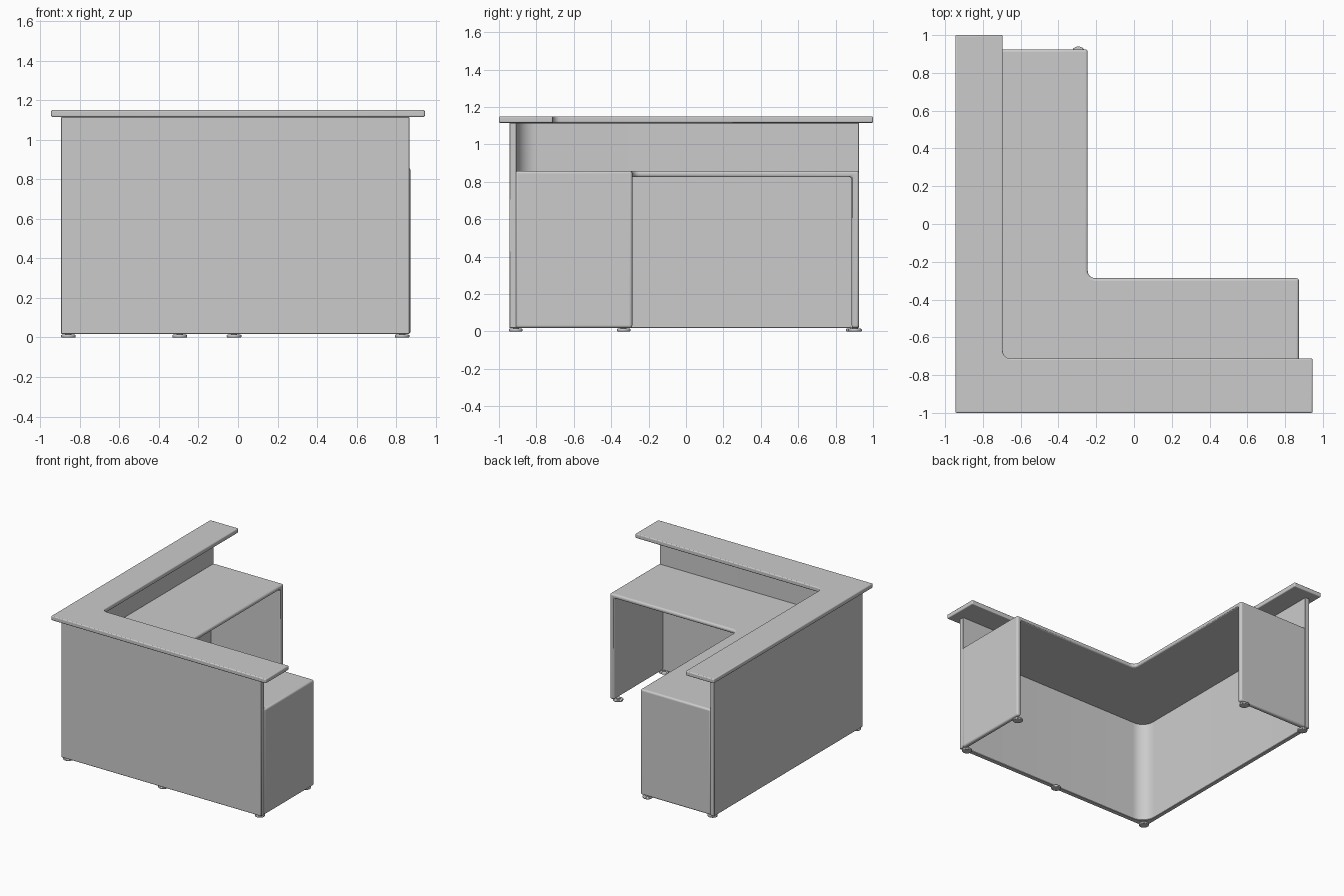
import bpy, bmesh
from math import sin, cos, pi

if "Cube" in bpy.data.objects:
    bpy.data.objects.remove(bpy.data.objects["Cube"])


def finish(obj, bevel=0.0, segments=3):
    if bevel:
        m = obj.modifiers.new("edge_round", 'BEVEL')
        m.width = bevel
        m.segments = segments
        m.limit_method = 'ANGLE'
        m.angle_limit = 0.7
    bpy.ops.object.select_all(action='DESELECT')
    obj.select_set(True)
    bpy.context.view_layer.objects.active = obj
    bpy.ops.object.shade_smooth_by_angle(angle=0.6)


def prism(name, points, z0, z1):
    """Extrude a plan outline from z0 to z1."""
    bm = bmesh.new()
    face = bm.faces.new([bm.verts.new((x, y, z0)) for x, y in points])
    res = bmesh.ops.extrude_face_region(bm, geom=[face])
    bmesh.ops.translate(bm, vec=(0, 0, z1 - z0),
                        verts=[v for v in res["geom"] if isinstance(v, bmesh.types.BMVert)])
    bmesh.ops.recalc_face_normals(bm, faces=bm.faces)
    mesh = bpy.data.meshes.new(name)
    bm.to_mesh(mesh)
    bm.free()
    obj = bpy.data.objects.new(name, mesh)
    bpy.context.collection.objects.link(obj)
    return obj


def l_outline(x0, x1, y0, y1, xi, yi, r, n=8):
    """L plan with outer corner (x0, y0) and a rounded inner corner at (xi, yi)."""
    arc = [(xi + r + r * cos(a), yi + r + r * sin(a))
           for a in [1.5 * pi - 0.5 * pi * i / n for i in range(n + 1)]]
    return [(x0, y0), (x1, y0), (x1, yi)] + arc + [(xi, y1), (x0, y1)]


# Raised counter top
top = prism("counter_top", l_outline(-0.945, 0.945, -1, 1, -0.695, -0.712, 0.04), 1.115, 1.15)
finish(top, 0.007)

# Outer walls with a curved inside corner
walls = prism("outer_walls", l_outline(-0.895, 0.868, -0.945, 0.925, -0.86, -0.907, 0.11), 0.018, 1.115)
finish(walls, 0.003, 1)

# Worktop with waterfall end panels: solid L hollowed by a box
desk = prism("worktop_and_ends", l_outline(-0.865, 0.873, -0.912, 0.925, -0.245, -0.287, 0.04), 0.018, 0.858)
cutter = prism("knee_space_cutter", [(-1.2, -1.2), (0.836, -1.2), (0.836, 0.886), (-1.2, 0.886)], -0.5, 0.825)
cutter.hide_render = True
cutter.hide_viewport = True
cutter.display_type = 'WIRE'
cut = desk.modifiers.new("knee_space", 'BOOLEAN')
cut.operation = 'DIFFERENCE'
cut.solver = 'EXACT'
cut.object = cutter
finish(desk, 0.014, 4)

# Levelling feet
feet = [(-0.858, -0.91), (-0.02, -0.91), (0.83, -0.91),
        (0.83, -0.333), (-0.858, 0.892), (-0.295, 0.903)]
for i, (x, y) in enumerate(feet):
    bpy.ops.mesh.primitive_cylinder_add(vertices=24, radius=0.037, depth=0.014, location=(x, y, 0.007))
    pad = bpy.context.object
    pad.name = f"foot_pad_{i + 1}"
    finish(pad, 0.004, 2)
    bpy.ops.mesh.primitive_cylinder_add(vertices=16, radius=0.016, depth=0.012, location=(x, y, 0.016))
    stem = bpy.context.object
    stem.name = f"foot_stem_{i + 1}"
    finish(stem)
